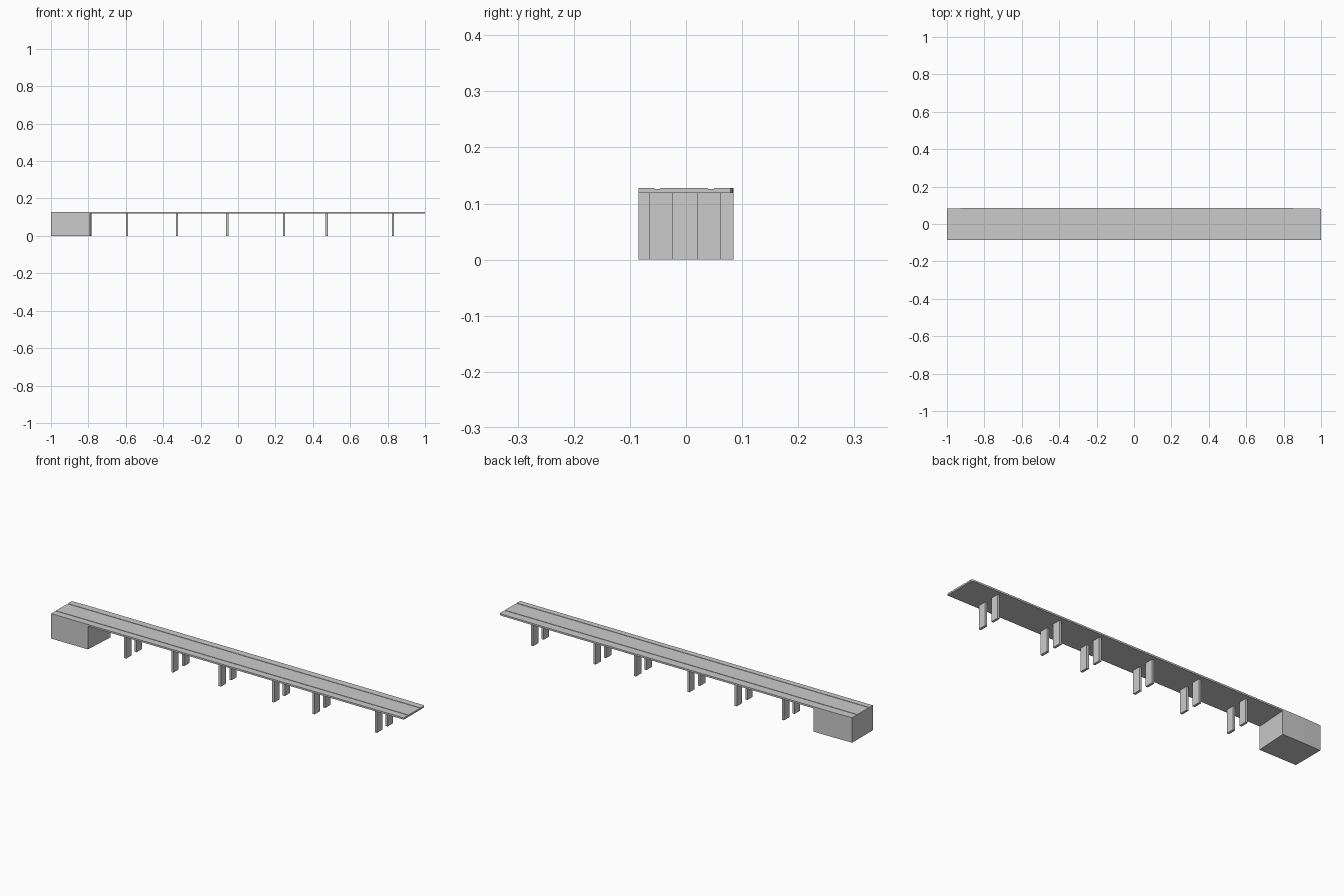
import bpy

if "Cube" in bpy.data.objects:
    bpy.data.objects.remove(bpy.data.objects["Cube"])

DECK_TOP, DECK_BOTTOM = 0.128, 0.119


def mesh_object(name, verts, faces):
    mesh = bpy.data.meshes.new(name)
    mesh.from_pydata(verts, [], faces)
    obj = bpy.data.objects.new(name, mesh)
    bpy.context.collection.objects.link(obj)
    return obj


def prism(name, outline, z0, z1):
    """Vertical prism from a counter-clockwise plan outline."""
    n = len(outline)
    verts = [(x, y, z) for z in (z0, z1) for x, y in outline]
    faces = [tuple(reversed(range(n))), tuple(range(n, 2 * n))]
    faces += [(i, (i + 1) % n, (i + 1) % n + n, i + n) for i in range(n)]
    return mesh_object(name, verts, faces)


# Deck: slab section with two shallow grooves, swept along slightly bent edges
groove = DECK_TOP - 0.002
inner = [(0.050, DECK_TOP), (0.050, groove), (0.039, groove), (0.039, DECK_TOP),
         (-0.046, DECK_TOP), (-0.046, groove), (-0.056, groove), (-0.056, DECK_TOP)]
# station: x, front edge y, back edge y
stations = [(-1, -0.085, 0.082), (-0.9, -0.085, 0.085), (-0.56, -0.085, 0.085),
            (0.76, -0.085, 0.085), (0.99, -0.085, 0.083), (1, -0.085, 0.079)]
verts, faces = [], []
for x, front, back in stations:
    section = [(front, DECK_BOTTOM), (back, DECK_BOTTOM), (back, DECK_TOP),
               *inner, (front, DECK_TOP)]
    verts += [(x, y, z) for y, z in section]
n = len(inner) + 4
for s in range(len(stations) - 1):
    for i in range(n):
        j = (i + 1) % n
        faces.append((s * n + i, s * n + j, (s + 1) * n + j, (s + 1) * n + i)[::-1])
faces.append(tuple(reversed(range(n))))
last = (len(stations) - 1) * n
faces.append(tuple(range(last, last + n)))
mesh_object("deck", verts, faces)

# Solid abutment at the left end, with a bent back wall and a slightly skewed face
prism("abutment", [(-1, -0.085), (-0.792, -0.085), (-0.782, 0.085),
                   (-0.9, 0.085), (-1, 0.082)], 0, DECK_BOTTOM)

# Pairs of thin wall piers
for k, x in enumerate([-0.594, -0.326, -0.057, 0.246, 0.475, 0.829]):
    for side, y in (("front", -0.0445), ("back", 0.041)):
        hx, hy = 0.006, 0.0215
        prism(f"{side}_pier_{k + 1}",
              [(x - hx, y - hy), (x + hx, y - hy), (x + hx, y + hy), (x - hx, y + hy)],
              0, DECK_BOTTOM)

# Consistent outward normals
import bmesh
for obj in bpy.context.collection.objects:
    bm = bmesh.new()
    bm.from_mesh(obj.data)
    bmesh.ops.recalc_face_normals(bm, faces=bm.faces)
    bm.to_mesh(obj.data)
    bm.free()
